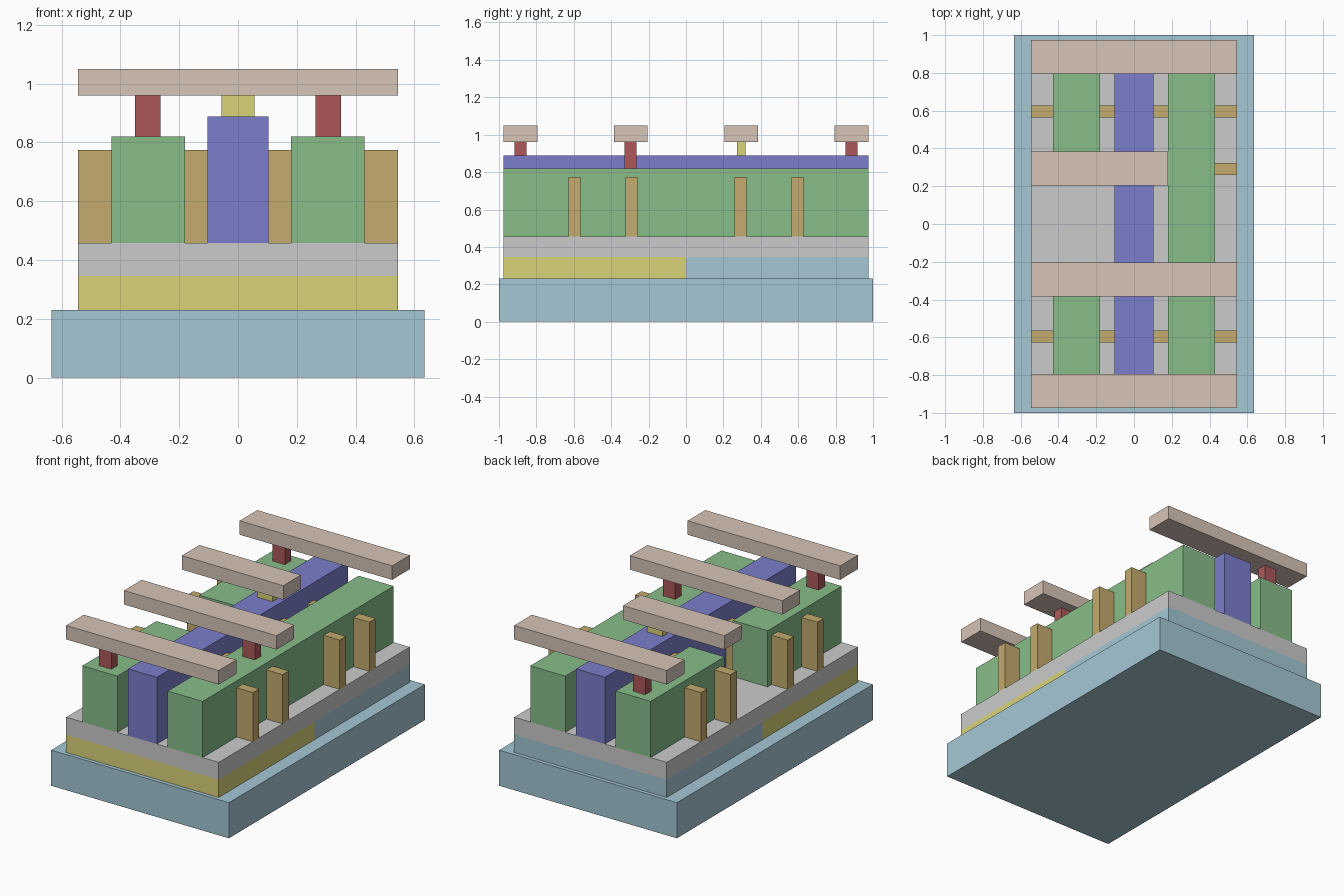
import bpy

if "Cube" in bpy.data.objects:
    bpy.data.objects.remove(bpy.data.objects["Cube"])


def material(name, rgb):
    m = bpy.data.materials.new(name)
    m.diffuse_color = [(c / 255) ** 2.2 for c in rgb] + [1]
    m.use_nodes = True
    m.node_tree.nodes["Principled BSDF"].inputs["Base Color"].default_value = m.diffuse_color
    return m


BLUE = material("pale_blue", (163, 198, 211))
YELLOW = material("yellow", (216, 210, 120))
GREY = material("grey", (198, 199, 201))
GREEN = material("green", (135, 188, 137))
VIOLET = material("violet", (122, 125, 203))
TAN = material("tan", (195, 170, 110))
RED = material("red", (172, 88, 90))
BEIGE = material("beige", (214, 195, 182))


def box(name, x, y, z, mat):
    """Box from (min, max) extents on each axis."""
    bpy.ops.mesh.primitive_cube_add(
        size=1, location=[(a + b) / 2 for a, b in (x, y, z)])
    ob = bpy.context.object
    ob.name = name
    ob.scale = [b - a for a, b in (x, y, z)]
    bpy.ops.object.transform_apply(location=False, rotation=False, scale=True)
    ob.data.materials.append(mat)
    return ob


W, L = 0.545, 0.975
full_x, full_y = (-W, W), (-L, L)

# Stacked base layers
box("substrate", (-0.635, 0.635), (-1, 1), (0, 0.23), BLUE)
box("front_well", full_x, (-L, 0), (0.23, 0.345), YELLOW)
box("back_well", full_x, (0, L), (0.23, 0.345), BLUE)
box("insulator", full_x, full_y, (0.345, 0.457), GREY)

# Long bars: the left one is split in the middle
bar_z = (0.457, 0.82)
box("right_bar", (0.18, 0.43), full_y, bar_z, GREEN)
box("left_bar_front", (-0.43, -0.18), (-L, -0.22), bar_z, GREEN)
box("left_bar_back", (-0.43, -0.18), (0.22, L), bar_z, GREEN)
box("gate_bar", (-0.103, 0.103), full_y, (0.457, 0.888), VIOLET)

# Fins crossing under the bars
for y in (-0.595, -0.292, 0.292, 0.595):
    box("fin", full_x, (y - 0.032, y + 0.032), (0.457, 0.775), TAN)

# Top rails: (centre y, right end)
for y, x_end in ((-0.885, W), (-0.295, W), (0.295, 0.18), (0.885, W)):
    box("top_rail", (-W, x_end), (y - 0.09, y + 0.09), (0.96, 1.05), BEIGE)

# Posts joining bars to rails
for x, y in ((-0.307, -0.885), (0.307, -0.297), (-0.307, 0.885)):
    box("bar_post", (x - 0.044, x + 0.044), (y - 0.032, y + 0.032),
        (0.82, 0.96), RED)
box("gate_post", (-0.056, 0.056), (0.272, 0.318), (0.888, 0.96), YELLOW)
